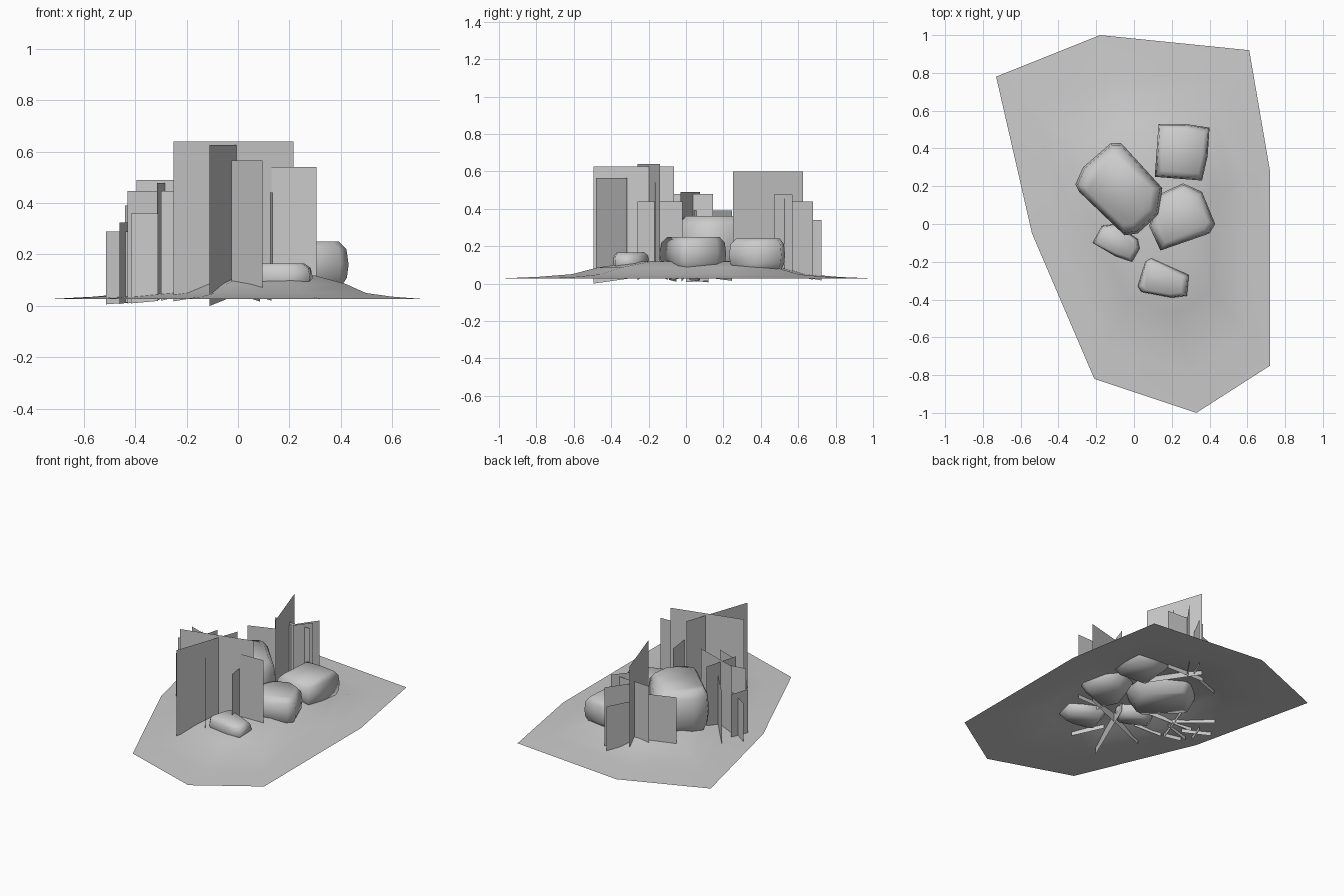
import bpy, bmesh
from mathutils import Vector
from mathutils.bvhtree import BVHTree

cube = bpy.data.objects.get("Cube")
if cube:
    bpy.data.objects.remove(cube, do_unlink=True)

GREY = (0.6, 0.6, 0.6, 1.0)
grey = bpy.data.materials.new("plain_grey")
grey.use_nodes = True
grey.diffuse_color = GREY
grey.node_tree.nodes["Principled BSDF"].inputs["Base Color"].default_value = GREY


def finish(name, bm, smooth):
    """Turn a bmesh into a named object with the shared material."""
    mesh = bpy.data.meshes.new(name)
    bm.to_mesh(mesh)
    bm.free()
    for poly in mesh.polygons:
        poly.use_smooth = smooth
    mesh.materials.append(grey)
    obj = bpy.data.objects.new(name, mesh)
    bpy.context.collection.objects.link(obj)


def ring(bm, outline, centre, scale, z):
    """Ring of vertices: the outline shrunk about a centre, at height z."""
    points = [centre + (Vector(p) - centre) * scale for p in outline]
    return [bm.verts.new((p.x, p.y, z)) for p in points]


def bridge(bm, lower, upper):
    n = len(lower)
    for i in range(n):
        j = (i + 1) % n
        bm.faces.new((lower[i], lower[j], upper[j], upper[i]))


def ground(outline, centre, levels, peak):
    """Open sheet rising in rings to a low mound; returns a tree for heights."""
    bm = bmesh.new()
    rings = [ring(bm, outline, centre, s, z) for s, z in levels]
    for lower, upper in zip(rings, rings[1:]):
        bridge(bm, lower, upper)
    top = bm.verts.new((centre.x, centre.y, peak))
    last = rings[-1]
    for i in range(len(last)):
        bm.faces.new((last[i], last[(i + 1) % len(last)], top))
    tree = BVHTree.FromBMesh(bm)
    finish("ground", bm, True)
    return tree


def rock(name, outline, low, high):
    """Rounded boulder lofted from its plan outline."""
    bm = bmesh.new()
    centre = sum((Vector(p) for p in outline), Vector((0, 0))) / len(outline)
    height = high - low
    profile = ((0.74, 0), (0.96, 0.3), (1, 0.55), (0.95, 0.85), (0.78, 1))
    rings = [ring(bm, outline, centre, s, low + t * height) for s, t in profile]
    for lower, upper in zip(rings, rings[1:]):
        bridge(bm, lower, upper)
    bm.faces.new(rings[-1])
    bm.faces.new(rings[0][::-1])
    bmesh.ops.recalc_face_normals(bm, faces=bm.faces)
    finish(name, bm, True)


def card(name, start, end, high, sink=0.025):
    """Upright flat grass card whose foot follows the mound just under it."""
    bm = bmesh.new()
    feet = []
    for x, y in (start, end):
        hit = mound.ray_cast(Vector((x, y, 1)), Vector((0, 0, -1)))[0]
        feet.append(Vector((x, y, max(0, hit.z - sink))))
    tops = [Vector((p.x, p.y, high)) for p in reversed(feet)]
    bm.faces.new([bm.verts.new(p) for p in feet + tops])
    finish(name, bm, False)


# Mounded ground sheet
mound = ground([(-.21, -.82), (.33, -1), (.72, -.75), (.72, .28),
                (.61, .92), (-.18, 1), (-.73, .78), (-.54, -.05)],
               Vector((.12, .05)),
               [(1, .027), (.8, .036), (.63, .05), (.5, .085), (.3, .118)], .125)

# Boulders
rock("big_rock", [(-.31, .21), (-.29, .17), (-.05, -.06), (.02, -.05), (.13, .05),
                  (.15, .19), (-.07, .43), (-.12, .43), (-.27, .30)], .04, .36)
rock("back_rock", [(.11, .25), (.36, .23), (.39, .36), (.40, .51),
                   (.27, .53), (.13, .53)], .05, .24)
rock("side_rock", [(.08, -.01), (.14, -.14), (.40, -.05), (.43, .0),
                   (.36, .17), (.26, .215), (.14, .16)], .05, .25)
rock("small_rock", [(-.22, -.10), (-.10, -.17), (-.01, -.20), (.03, -.13),
                    (.02, -.08), (-.10, 0), (-.17, -.01)], .05, .18)
rock("front_rock", [(.02, -.33), (.04, -.36), (.20, -.39), (.28, -.38),
                    (.29, -.27), (.09, -.18), (.06, -.20)], .05, .165)

# Grass cards in three clumps: start, end, top and, for one, a deeper foot
clumps = {
    "front_grass": [
        ((-.25, -.26), (.215, -.14), .64),
        ((-.11, -.495), (.04, -.065), .625, .06),
        ((-.025, -.315), (.095, -.48), .565),
        ((.13, -.168), (.305, -.162), .54),
        ((.137, -.26), (.11, -.02), .44)],
    "side_grass": [
        ((-.395, .075), (-.09, -.03), .49),
        ((-.315, -.08), (-.255, .145), .478),
        ((-.30, -.10), (-.14, -.16), .447),
        ((-.43, -.025), (-.27, 0), .447),
        ((-.44, .245), (-.267, .042), .39),
        ((-.415, -.05), (-.31, -.09), .36),
        ((-.46, 0), (-.42, .12), .325),
        ((-.513, .12), (-.36, .02), .29)],
    "back_grass": [
        ((.105, .25), (-.018, .625), .60),
        ((.08, .47), (.16, .57), .475),
        ((-.10, .537), (.17, .525), .455),
        ((0, .50), (.13, .68), .44),
        ((-.25, .46), (-.08, .52), .39),
        ((.005, .575), (.085, .725), .34)],
}
for clump, cards in clumps.items():
    for i, spec in enumerate(cards, 1):
        card(f"{clump}_{i}", *spec)
